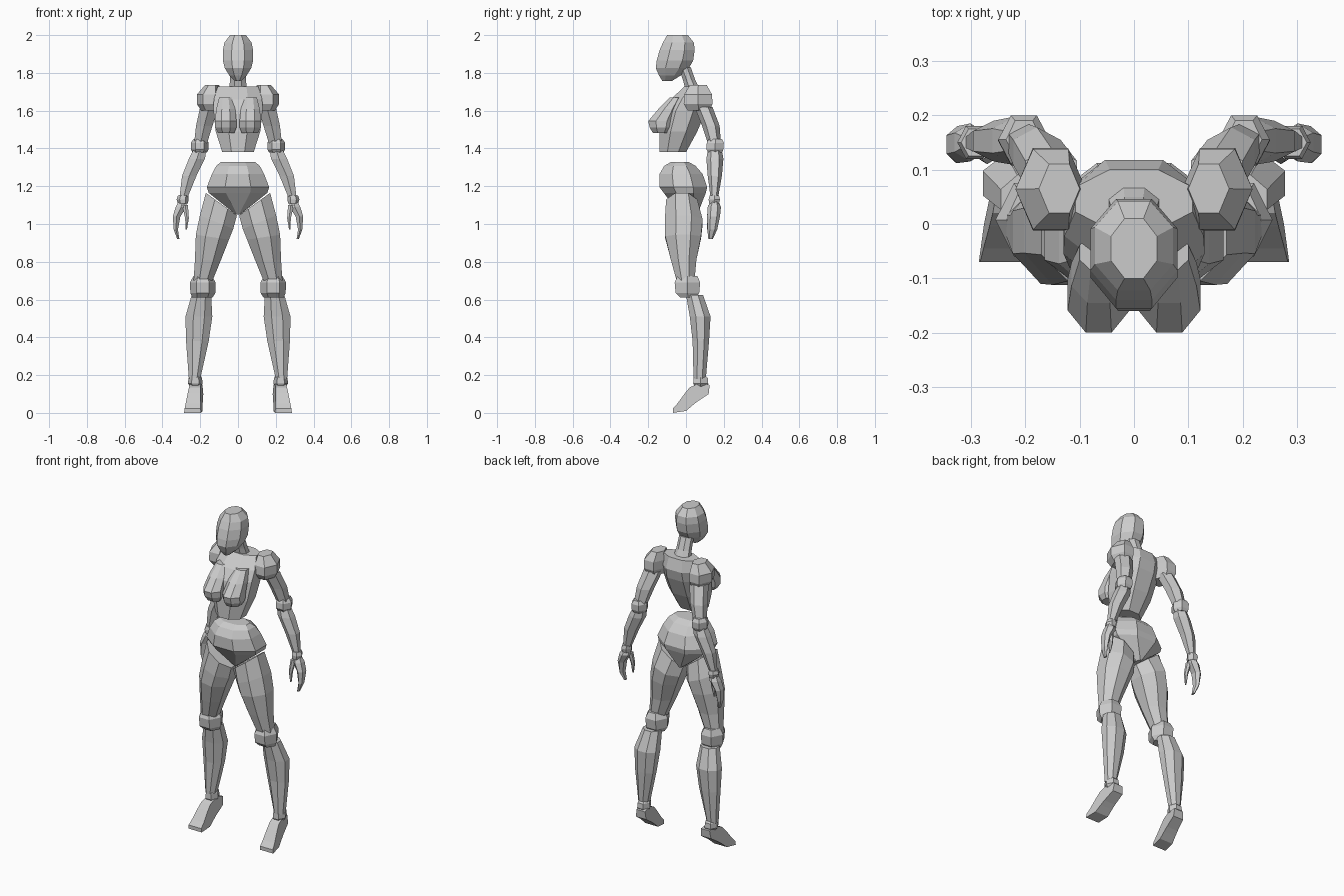
import bpy, bmesh, math

grey = bpy.data.materials.new("plain grey")
grey.diffuse_color = (0.6, 0.6, 0.6, 1)


def finish(name, bm, mirror):
    bmesh.ops.recalc_face_normals(bm, faces=bm.faces)
    mesh = bpy.data.meshes.new(name)
    bm.to_mesh(mesh)
    bm.free()
    mesh.materials.append(grey)
    ob = bpy.data.objects.new(name, mesh)
    bpy.context.collection.objects.link(ob)
    if mirror:
        ob.modifiers.new("other side", 'MIRROR')


def loft(name, rings, sides=8, turn=0.5, mirror=False):
    """Rings are (x0, x1, y0, y1, z, optional slope of z along x)."""
    bm = bmesh.new()
    angles = [(k + turn) * 2 * math.pi / sides for k in range(sides)]
    mx = max(math.cos(a) for a in angles)
    my = max(math.sin(a) for a in angles)
    loops = []
    for x0, x1, y0, y1, z, *slope in rings:
        cx, cy, rx, ry = (x0 + x1) / 2, (y0 + y1) / 2, (x1 - x0) / 2, (y1 - y0) / 2
        s = slope[0] if slope else 0
        loop = []
        for a in angles:
            dx = rx * math.cos(a) / mx
            loop.append(bm.verts.new((cx + dx, cy + ry * math.sin(a) / my, z + s * dx)))
        loops.append(loop)
    for a, b in zip(loops, loops[1:]):
        for k in range(sides):
            j = (k + 1) % sides
            bm.faces.new((a[k], a[j], b[j], b[k]))
    bm.faces.new(loops[0])
    bm.faces.new(loops[-1])
    finish(name, bm, mirror)


def centred(name, rings, **kw):
    """Rings are (half width, y0, y1, z)."""
    loft(name, [(-w, w, y0, y1, z) for w, y0, y1, z in rings], **kw)


# Head and neck
centred("head", [(.016, -.125, -.075, 1.757), (.045, -.142, -.03, 1.785),
                 (.070, -.16, .015, 1.825), (.080, -.155, .038, 1.865),
                 (.080, -.14, .046, 1.92), (.072, -.122, .042, 1.96),
                 (.042, -.10, .01, 2.0)])
centred("neck", [(.05, 0, .08, 1.70), (.042, -.015, .05, 1.76), (.04, -.04, .025, 1.83)])

# Upper body
centred("torso", [(.083, -.14, 0, 1.38), (.118, -.14, .06, 1.49),
                  (.130, -.12, .105, 1.60), (.128, -.08, .118, 1.66),
                  (.108, -.01, .10, 1.727)])
loft("chest", [(.02, .105, -.175, -.09, 1.482), (.008, .122, -.192, -.07, 1.51),
               (.008, .122, -.20, -.06, 1.545), (.015, .115, -.145, -.04, 1.61),
               (.03, .10, -.085, -.02, 1.67)], mirror=True)

# Hips
centred("pelvis", [(.012, -.03, .06, 1.05), (.155, -.118, .105, 1.165),
                   (.165, -.14, .112, 1.195), (.138, -.14, .088, 1.265),
                   (.115, -.115, .05, 1.308), (.09, -.08, .015, 1.328)])

# Arms
loft("shoulder", [(.10, .195, .01, .125, 1.60), (.09, .218, -.012, .14, 1.635),
                  (.088, .218, -.01, .138, 1.685), (.10, .175, .02, .11, 1.735)],
     sides=6, turn=0, mirror=True)
loft("upper_arm", [(.163, .232, .115, .185, 1.43), (.135, .222, .085, .178, 1.52),
                   (.105, .20, .045, .14, 1.62)], sides=6, mirror=True)
loft("elbow", [(.165, .24, .12, .19, 1.378), (.155, .25, .108, .198, 1.395),
               (.155, .25, .11, .20, 1.43), (.17, .235, .12, .19, 1.45)],
     sides=6, turn=0, mirror=True)
loft("forearm", [(.267, .31, .13, .17, 1.14), (.22, .296, .115, .19, 1.255),
                 (.175, .26, .108, .198, 1.345), (.168, .238, .115, .19, 1.39)],
     sides=6, mirror=True)
loft("wrist", [(.265, .318, .122, .175, 1.108), (.262, .325, .12, .18, 1.13),
               (.262, .318, .125, .175, 1.15)], sides=6, turn=0, mirror=True)
loft("hand", [(.31, .322, .118, .142, .92), (.318, .34, .113, .165, .97),
              (.305, .345, .112, .18, 1.04), (.272, .33, .115, .185, 1.09),
              (.272, .315, .13, .172, 1.12)], sides=6, mirror=True)
loft("thumb", [(.27, .277, .112, .122, .97), (.26, .28, .11, .135, 1.03),
               (.265, .295, .118, .152, 1.10)], sides=6, mirror=True)

# Legs
loft("thigh", [(.135, .235, -.05, .045, .70), (.09, .228, -.08, .055, .81),
               (.048, .223, -.11, .08, .93, .15), (.025, .202, -.112, .088, 1.01, .4),
               (.006, .17, -.105, .06, 1.105, .73)], mirror=True)
loft("knee", [(.135, .242, -.03, .055, .61), (.12, .252, -.055, .07, .635),
              (.118, .255, -.06, .075, .69), (.14, .235, -.045, .06, .725)],
     sides=6, turn=0, mirror=True)
loft("shin", [(.20, .26, .04, .105, .18), (.155, .275, .035, .122, .38),
              (.136, .278, .02, .13, .51), (.142, .245, 0, .09, .625)],
     sides=8, mirror=True)
loft("ankle", [(.20, .25, .05, .105, .135), (.188, .265, .038, .118, .155),
               (.19, .262, .04, .115, .185), (.20, .252, .05, .10, .20)],
     sides=6, turn=0, mirror=True)

# Feet: a side profile given width, narrower at the instep
profile = [(-.07, .0), (0, .01), (.035, .04), (.06, .06), (.12, .10), (.125, .148),
           (.075, .16), (.02, .135), (-.005, .105), (-.045, .05), (-.07, .022)]
bm = bmesh.new()
rows = []
for side in (-1, 1):
    rows.append([bm.verts.new((.232 - .12 * y + side * (.045 - .11 * z), y, z))
                 for y, z in profile])
n = len(profile)
for k in range(n):
    j = (k + 1) % n
    bm.faces.new((rows[0][k], rows[0][j], rows[1][j], rows[1][k]))
bm.faces.new(rows[0])
bm.faces.new(rows[1])
finish("foot", bm, True)
